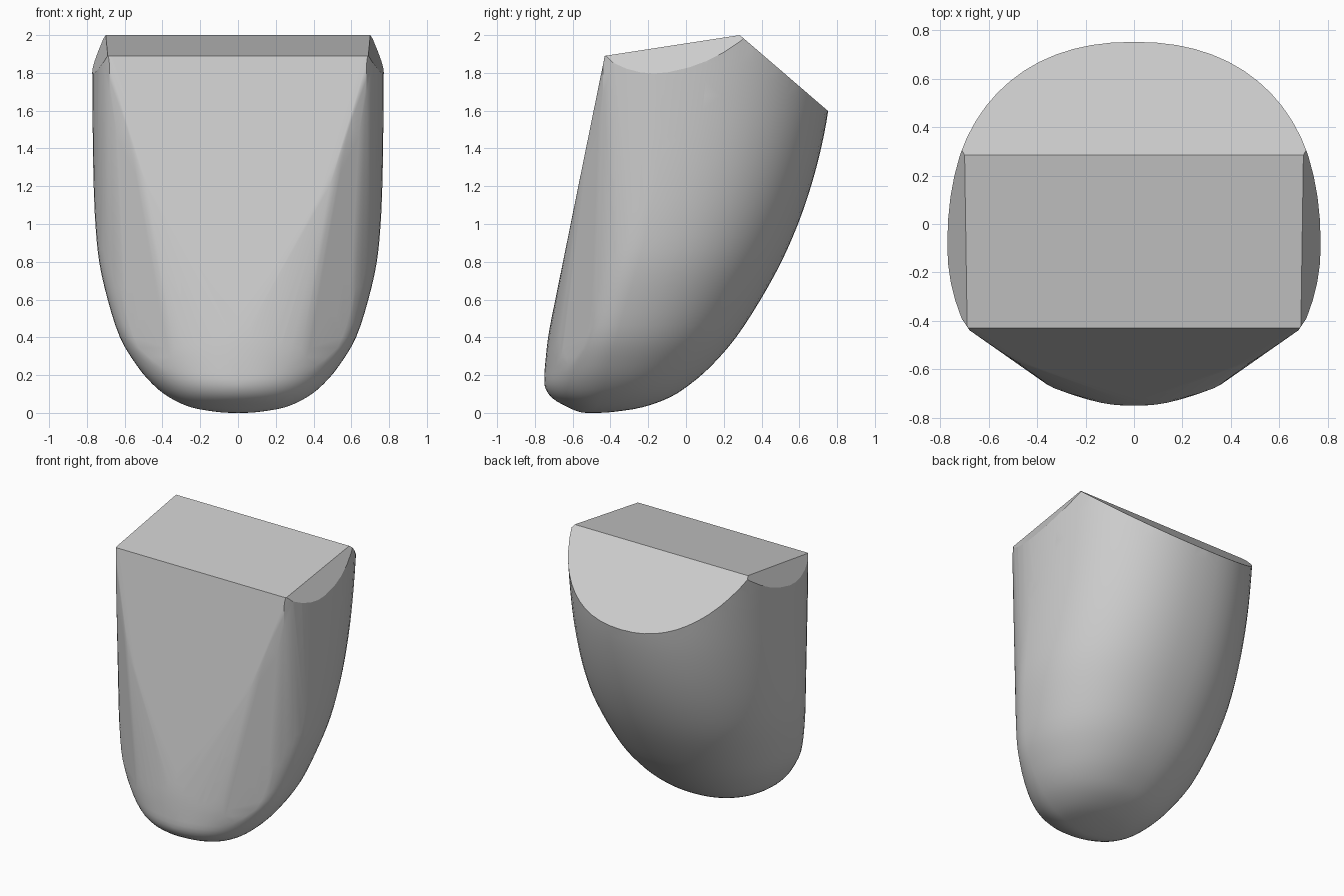
import bpy, bmesh, math
from mathutils import Vector, geometry

cube = bpy.data.objects.get("Cube")
if cube:
    bpy.data.objects.remove(cube)

# Body sections: height, half width, back y, widest y, front depth
SECTIONS = [
    (0.0, 0.04, -0.46, -0.5, 0.03),
    (0.007, 0.125, -0.37, -0.49, 0.08),
    (0.03, 0.25, -0.23, -0.475, 0.15),
    (0.08, 0.36, -0.09, -0.455, 0.255),
    (0.15, 0.45, 0.02, -0.43, 0.32),
    (0.25, 0.535, 0.135, -0.41, 0.336),
    (0.4, 0.625, 0.265, -0.37, 0.36),
    (0.6, 0.69, 0.395, -0.31, 0.385),
    (0.8, 0.735, 0.505, -0.25, 0.42),
    (1.0, 0.755, 0.593, -0.20, 0.47),
    (1.2, 0.764, 0.662, -0.16, 0.53),
    (1.4, 0.768, 0.715, -0.13, 0.60),
    (1.6, 0.77, 0.753, -0.11, 0.69),
    (1.85, 0.772, 0.782, -0.09, 0.78),
    (2.1, 0.773, 0.80, -0.08, 0.78),
]
SIDES = 64
STEPS = 3


def smooth_sections(rows):
    """Spline through the rows, giving extra sections in between."""
    rows = [Vector(r) for r in rows]
    for i in range(len(rows) - 1):
        a, b = rows[i], rows[i + 1]
        p, n = rows[max(i - 1, 0)], rows[min(i + 2, len(rows) - 1)]
        for k in range(STEPS):
            t = k / STEPS
            yield a + 0.5 * ((b - p) * t
                             + (2 * p - 5 * a + 4 * b - n) * t ** 2
                             + (3 * a - p - 3 * b + n) * t ** 3)
    yield rows[-1]


def section_points(z, w, back, mid, depth):
    """Full rounded back, front held behind the sloping flat face."""
    for s in range(SIDES):
        a = math.tau * s / SIDES
        c, y = math.cos(a), math.sin(a)
        if y > 0:
            x = math.copysign(w * abs(c) ** 0.9, c)
            y = mid + (back - mid) * y ** 0.9
        else:
            x = w * c
            y = mid + depth * y
        flat = max(-0.75, -0.43 - (1.89 - z) * 0.203)
        flank = -0.425 - (0.70 - abs(x)) * 0.70
        yield x, max(y, flat, flank), z


def slice_off(bm, point, normal):
    """Cut away everything beyond a plane and cap the opening."""
    cut = bmesh.ops.bisect_plane(
        bm, geom=bm.verts[:] + bm.edges[:] + bm.faces[:], dist=1e-5,
        plane_co=point, plane_no=normal, clear_outer=True)
    edges = [e for e in cut["geom_cut"] if isinstance(e, bmesh.types.BMEdge)]
    bmesh.ops.edgeloop_fill(bm, edges=edges)


# Rounded body as the hull of its sections
bm = bmesh.new()
for row in smooth_sections(SECTIONS):
    for co in section_points(*row):
        bm.verts.new(co)
bmesh.ops.convex_hull(bm, input=bm.verts[:])
loose = [v for v in bm.verts if not v.link_faces]
bmesh.ops.delete(bm, geom=loose, context="VERTS")

# Sloping top, back chamfer and the two side chamfers
slice_off(bm, (0, 0.285, 2), (0, -0.11, 0.715))
slice_off(bm, (0, 0.285, 2), (0, 0.4, 0.465))
for side in (1, -1):
    corners = [Vector((side * x, y, z)) for x, y, z in
               ((0.69, -0.425, 1.89), (0.70, 0.285, 2), (0.77, -0.13, 1.8))]
    normal = geometry.normal(corners)
    slice_off(bm, corners[0], normal if normal.z > 0 else -normal)
bmesh.ops.recalc_face_normals(bm, faces=bm.faces[:])

mesh = bpy.data.meshes.new("rounded_body")
bm.to_mesh(mesh)
bm.free()
body = bpy.data.objects.new("rounded_body", mesh)
bpy.context.collection.objects.link(body)

# Plain grey surface
grey = bpy.data.materials.new("light_grey")
grey.use_nodes = True
colour = (0.6, 0.6, 0.6, 1)
grey.diffuse_color = colour
grey.node_tree.nodes["Principled BSDF"].inputs["Base Color"].default_value = colour
mesh.materials.append(grey)

bpy.ops.object.select_all(action="DESELECT")
body.select_set(True)
bpy.context.view_layer.objects.active = body
bpy.ops.object.shade_smooth_by_angle(angle=math.radians(22))
